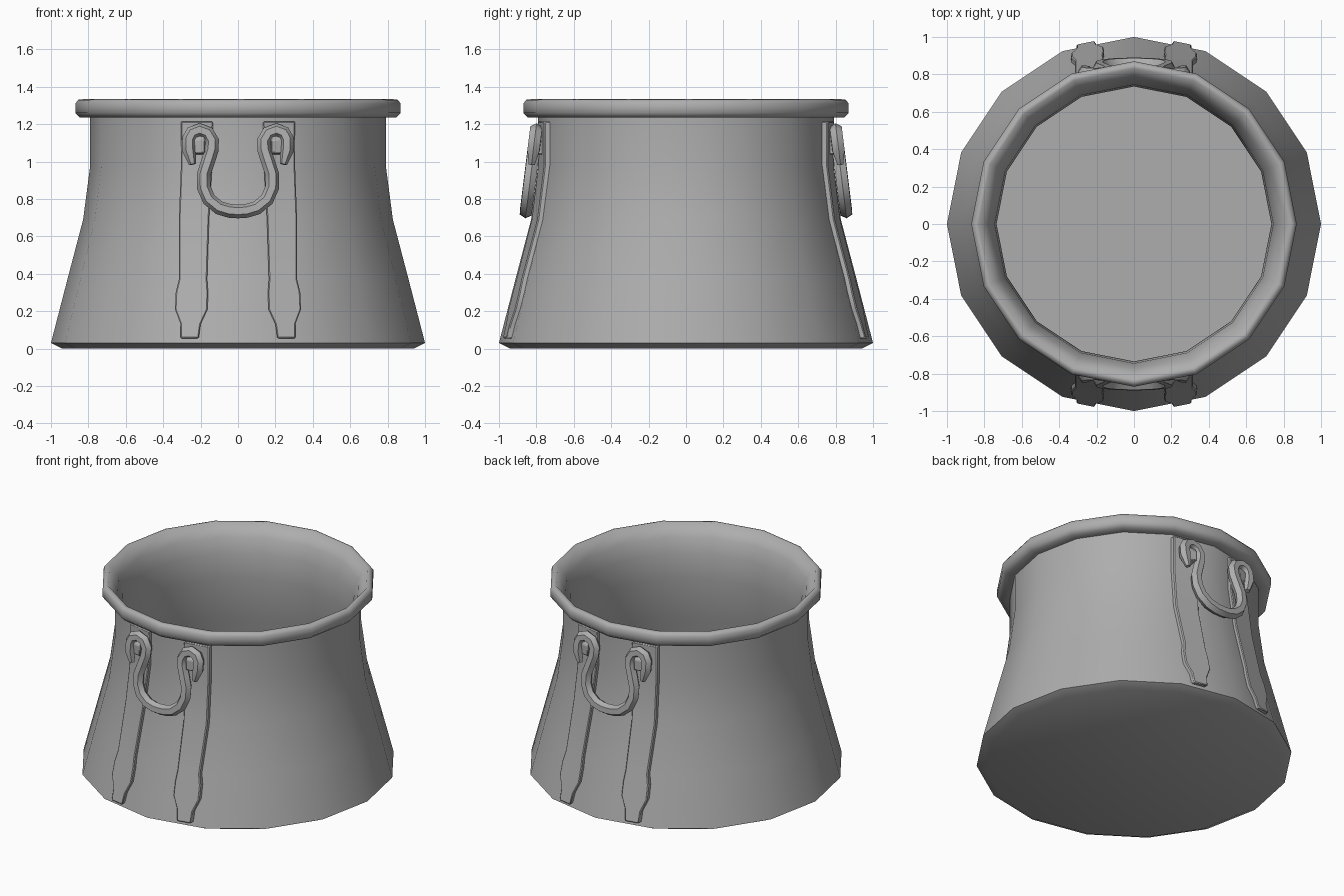
import bpy, bmesh, math

if "Cube" in bpy.data.objects:
    bpy.data.objects.remove(bpy.data.objects["Cube"])

SIDES = 16
SLOPE = math.tan(math.pi / SIDES)          # tilt of the wall facets beside the centre line
WALL = [(1.0, 0.03), (0.912, 0.37), (0.828, 0.69), (0.79, 0.98), (0.79, 1.235)]

# Dark iron grey shared by all parts
iron = bpy.data.materials.new("dark_iron")
iron.diffuse_color = (0.42, 0.42, 0.42, 1)
iron.use_nodes = True
iron.node_tree.nodes["Principled BSDF"].inputs["Base Color"].default_value = iron.diffuse_color


def wall_radius(z):
    for (r0, z0), (r1, z1) in zip(WALL, WALL[1:]):
        if z <= z1:
            return r0 + (r1 - r0) * (z - z0) / (z1 - z0)
    return WALL[-1][0]


def finish(obj, angle):
    obj.data.materials.append(iron)
    bpy.ops.object.select_all(action='DESELECT')
    obj.select_set(True)
    bpy.context.view_layer.objects.active = obj
    bpy.ops.object.shade_smooth_by_angle(angle=math.radians(angle))
    return obj


def make(name, verts, faces, bevel=0, angle=35):
    mesh = bpy.data.meshes.new(name)
    mesh.from_pydata(verts, [], faces)
    bm = bmesh.new()
    bm.from_mesh(mesh)
    bmesh.ops.recalc_face_normals(bm, faces=bm.faces)
    bm.to_mesh(mesh)
    bm.free()
    obj = bpy.data.objects.new(name, mesh)
    bpy.context.collection.objects.link(obj)
    if bevel:
        mod = obj.modifiers.new("bevel", 'BEVEL')
        mod.width, mod.segments = bevel, 1
    return finish(obj, angle)


def lathe(name, profile, angle):
    n = len(profile)
    verts = [(r * math.cos(2 * math.pi * i / SIDES), r * math.sin(2 * math.pi * i / SIDES), z)
             for i in range(SIDES) for r, z in profile]
    faces = []
    for i in range(SIDES):
        a, b = i * n, (i + 1) % SIDES * n
        faces += [(a + j, b + j, b + j + 1, a + j + 1) for j in range(n - 1)]
    faces.append([i * n for i in range(SIDES)])              # underside
    faces.append([i * n + n - 1 for i in range(SIDES)])      # inner floor
    return make(name, verts, faces, angle=angle)


# Pot: outer wall, rolled rim, inner wall and floor in one profile
rim = [(0.845, 1.235), (0.87, 1.26), (0.87, 1.31), (0.855, 1.33), (0.832, 1.333)]
inner = [(0.775, 1.25), (0.745, 1.15), (0.735, 0.98), (0.776, 0.69), (0.86, 0.37), (0.935, 0.06)]
lathe("pot", [(0.94, 0.0)] + WALL + rim + inner, 65)

# Strap outline: height, inner edge, outer edge
STRAP = [(1.215, 0.134, 0.305), (0.98, 0.138, 0.305), (0.69, 0.155, 0.316), (0.37, 0.165, 0.316),
         (0.30, 0.16, 0.333), (0.21, 0.163, 0.337), (0.13, 0.20, 0.307), (0.055, 0.21, 0.307)]


def strap(name, side):
    verts = []
    for z, x0, x1 in STRAP:
        for x, out in ((x0, -0.02), (x1, -0.02), (x1, 0.028), (x0, 0.028)):
            verts.append((side * x, -(wall_radius(z) - SLOPE * x + out), z))
    faces = [(0, 1, 2, 3)]
    last = 4 * (len(STRAP) - 1)
    for k in range(0, last, 4):
        faces += [(k + j, k + (j + 1) % 4, k + 4 + (j + 1) % 4, k + 4 + j) for j in range(4)]
    faces.append(tuple(last + j for j in range(4)))
    return make(name, verts, faces, bevel=0.006, angle=60)


# Lug: a small block that the handle hooks around
def lug(name, side):
    verts = [(side * x, -(y - SLOPE * (x - 0.21)), z) for x in (0.177, 0.245)
             for y, z in ((0.73, 1.03), (0.825, 1.045), (0.825, 1.115), (0.80, 1.15), (0.73, 1.16))]
    faces = [(0, 1, 2, 3, 4), (5, 6, 7, 8, 9)]
    faces += [(j, (j + 1) % 5, (j + 1) % 5 + 5, j + 5) for j in range(5)]
    return make(name, verts, faces, bevel=0.005)


# Handle: faceted bar bent into a U with hooked, tapering ends
HOOK = [(0.243, 0.985), (0.262, 1.06), (0.262, 1.12), (0.245, 1.153), (0.205, 1.168), (0.162, 1.152),
        (0.138, 1.11), (0.141, 1.06), (0.162, 0.995), (0.183, 0.93), (0.182, 0.86),
        (0.155, 0.797), (0.10, 0.752), (0.045, 0.736)]


def handle(name):
    half = [(x, z, 0.5 if i == 0 else 1.0) for i, (x, z) in enumerate(HOOK)]
    path = half + [(0, 0.733, 1.0)] + [(-x, z, r) for x, z, r in reversed(half)]
    curve = bpy.data.curves.new(name, 'CURVE')
    curve.dimensions = '3D'
    curve.bevel_depth = 0.037
    curve.bevel_resolution = 1
    curve.use_fill_caps = True
    spline = curve.splines.new('POLY')
    spline.points.add(len(path) - 1)
    for point, (x, z, r) in zip(spline.points, path):
        point.co = (x, -(0.80 + (1.18 - z) * 0.125), z, 1)
        point.radius = r
    obj = bpy.data.objects.new(name, curve)
    bpy.context.collection.objects.link(obj)
    bpy.ops.object.select_all(action='DESELECT')
    obj.select_set(True)
    bpy.context.view_layer.objects.active = obj
    bpy.ops.object.convert(target='MESH')
    return finish(bpy.context.view_layer.objects.active, 50)


# Same fittings on the front and, turned half way round, on the back
for place, turn in (("front", 0), ("back", math.pi)):
    parts = [handle(place + "_handle")]
    for label, side in (("left", -1), ("right", 1)):
        parts.append(strap(f"{place}_{label}_strap", side))
        parts.append(lug(f"{place}_{label}_lug", side))
    for part in parts:
        part.rotation_euler.z = turn
